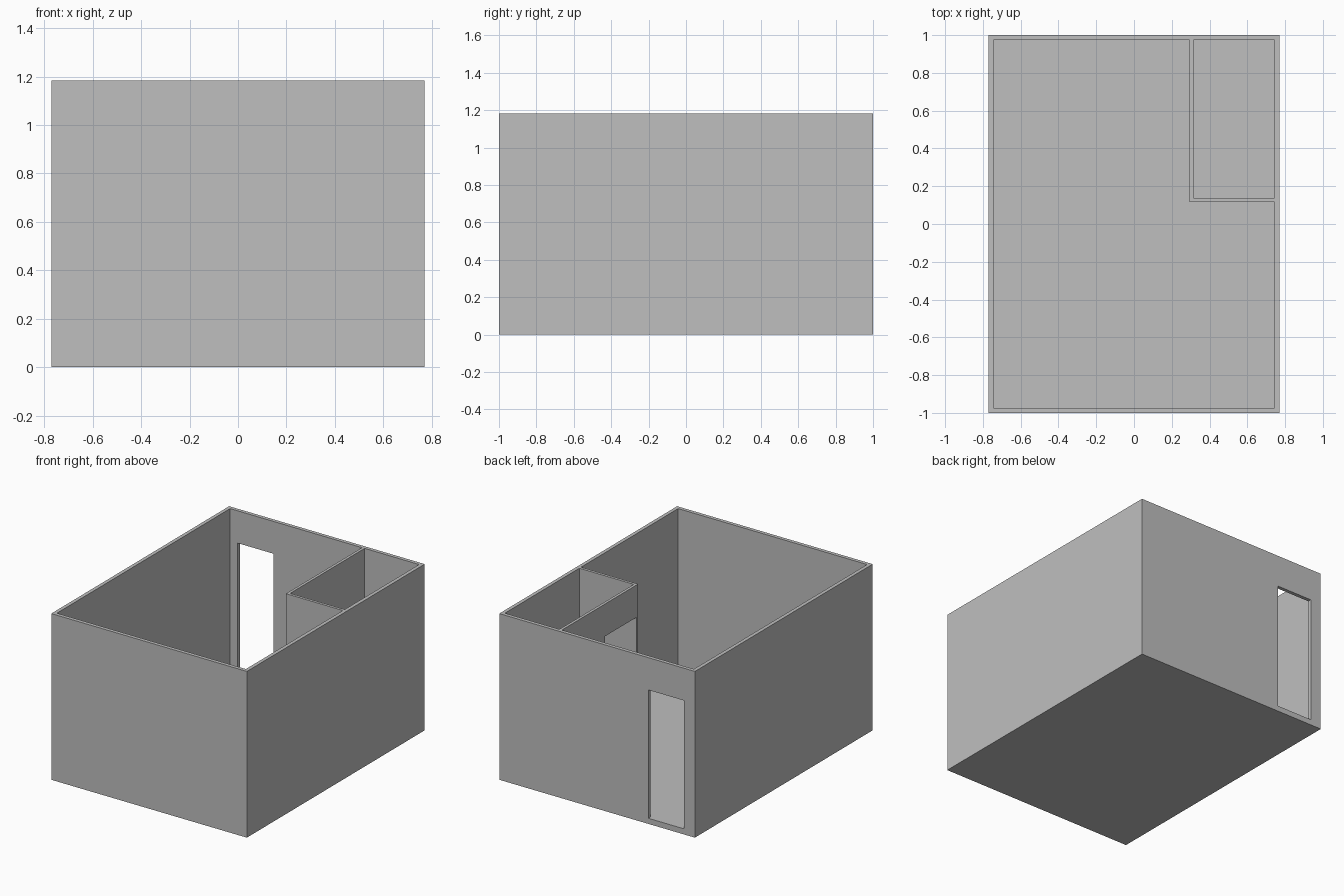
import bpy
import bmesh
from mathutils import Vector

cube = bpy.data.objects.get("Cube")
if cube:
    bpy.data.objects.remove(cube, do_unlink=True)

# Overall sizes
HALF_X, HALF_Y, HEIGHT = 0.77, 1.0, 1.183
FLOOR, WALL, THIN = 0.04, 0.026, 0.02
DOOR_TOP = 0.953
IN_X, IN_Y = HALF_X - WALL, HALF_Y - WALL
CLOSET_X, CLOSET_Y = 0.295, 0.117

plaster = bpy.data.materials.new("plaster_grey")
plaster.use_nodes = True
grey = (0.52, 0.52, 0.52, 1)
plaster.diffuse_color = grey
plaster.node_tree.nodes["Principled BSDF"].inputs["Base Color"].default_value = grey


def extrude_outline(name, points, offset):
    """Solid made by pushing a flat outline along an offset."""
    bm = bmesh.new()
    face = bm.faces.new([bm.verts.new(p) for p in points])
    result = bmesh.ops.extrude_face_region(bm, geom=[face], use_keep_orig=True)
    moved = [v for v in result["geom"] if isinstance(v, bmesh.types.BMVert)]
    bmesh.ops.translate(bm, verts=moved, vec=Vector(offset))
    bmesh.ops.recalc_face_normals(bm, faces=bm.faces)
    mesh = bpy.data.meshes.new(name)
    bm.to_mesh(mesh)
    bm.free()
    mesh.materials.append(plaster)
    obj = bpy.data.objects.new(name, mesh)
    bpy.context.collection.objects.link(obj)
    return obj


def wall(name, axis, start, end, side, thickness, door=None):
    """Wall running along x or y from its low side, with an optional doorway."""
    outline = [(start, FLOOR)]
    if door:
        a, b = door
        outline += [(a, FLOOR), (a, DOOR_TOP), (b, DOOR_TOP), (b, FLOOR)]
    outline += [(end, FLOOR), (end, HEIGHT), (start, HEIGHT)]
    if axis == "x":
        points = [(t, side, z) for t, z in outline]
        offset = (0, thickness, 0)
    else:
        points = [(side, t, z) for t, z in outline]
        offset = (thickness, 0, 0)
    return extrude_outline(name, points, offset)


# Floor slab
corners = [(-HALF_X, -HALF_Y, 0), (HALF_X, -HALF_Y, 0),
           (HALF_X, HALF_Y, 0), (-HALF_X, HALF_Y, 0)]
extrude_outline("floor", corners, (0, 0, FLOOR))

# Outer walls, with the entrance in the back
wall("front_wall", "x", -HALF_X, HALF_X, -HALF_Y, WALL)
wall("back_wall", "x", -HALF_X, HALF_X, IN_Y, WALL, door=(-0.684, -0.403))
wall("right_wall", "y", -IN_Y, IN_Y, -HALF_X, WALL)
wall("left_wall", "y", -IN_Y, IN_Y, IN_X, WALL)

# Closet partitions, with a doorway beside the inner corner
closet_inner = CLOSET_Y + THIN
wall("closet_side_partition", "y", CLOSET_Y, IN_Y, CLOSET_X, THIN,
     door=(closet_inner, 0.49))
wall("closet_front_partition", "x", CLOSET_X + THIN, IN_X, CLOSET_Y, THIN)
